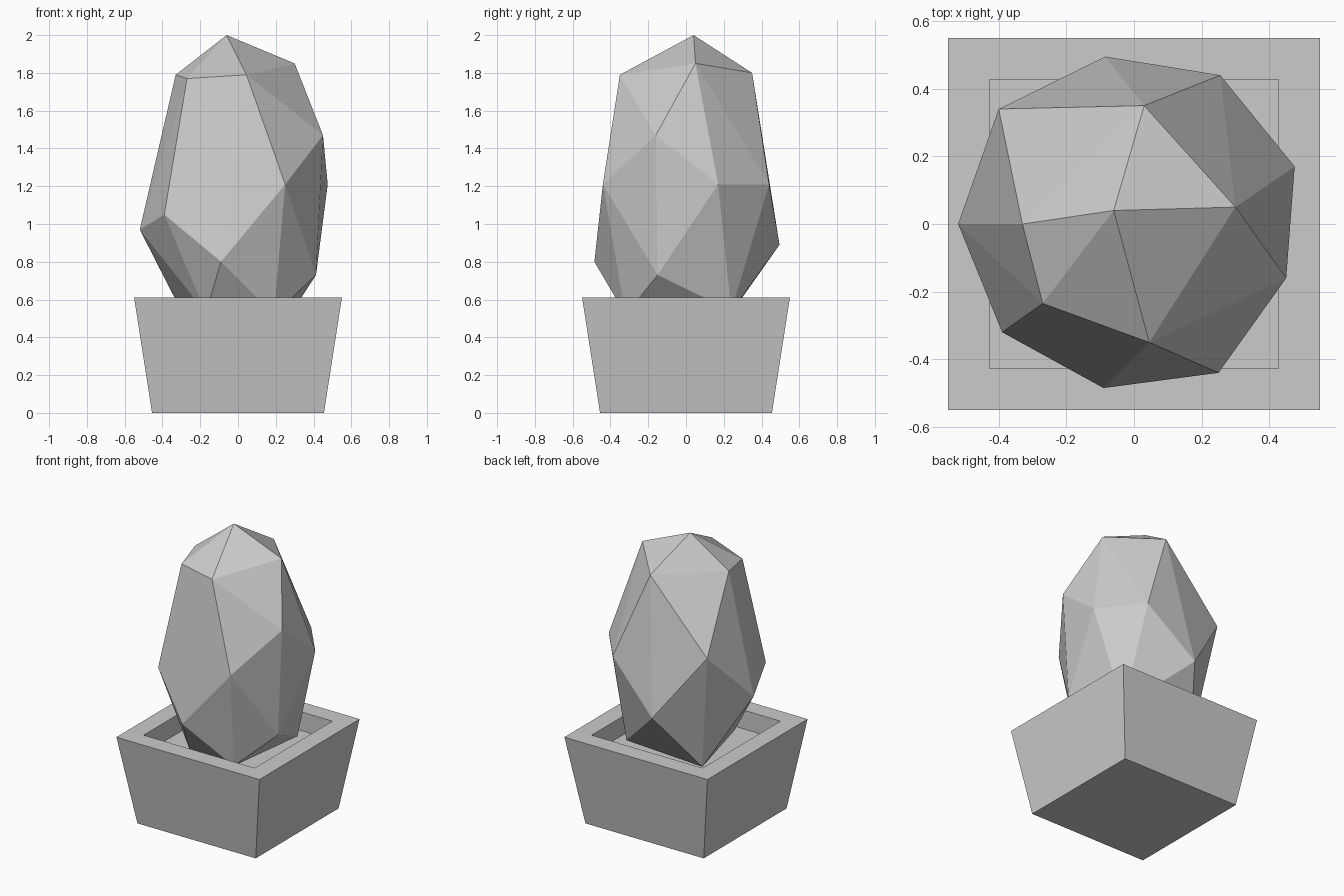
import bpy, bmesh
from mathutils import Vector

if "Cube" in bpy.data.objects:
    bpy.data.objects.remove(bpy.data.objects["Cube"])


def finish(name, bm):
    bmesh.ops.recalc_face_normals(bm, faces=bm.faces)
    mesh = bpy.data.meshes.new(name)
    bm.to_mesh(mesh)
    bm.free()
    obj = bpy.data.objects.new(name, mesh)
    bpy.context.collection.objects.link(obj)
    return obj


# Square tapered pot with a recessed soil bed
RIM, BASE, OPENING, HEIGHT, SOIL = 0.55, 0.455, 0.427, 0.61, 0.48
bm = bmesh.new()
rings = []
for half, z in ((BASE, 0), (RIM, HEIGHT), (OPENING, HEIGHT), (OPENING, SOIL)):
    rings.append([bm.verts.new((sx * half, sy * half, z))
                  for sx, sy in ((-1, -1), (1, -1), (1, 1), (-1, 1))])
for low, high in zip(rings, rings[1:]):
    for i in range(4):
        j = (i + 1) % 4
        bm.faces.new((low[i], low[j], high[j], high[i]))
bm.faces.new(rings[0][::-1])
bm.faces.new(rings[-1])
finish("pot", bm)

# Faceted bush: convex hull around a few corner points, crown to root
crown = [(-.06, .04, 2.0), (.30, .05, 1.85), (.03, .35, 1.80),
         (-.33, 0, 1.79), (-.27, -.235, 1.77), (.045, -.35, 1.79)]
middle = [(.45, -.16, 1.47), (.475, .17, 1.21), (.25, -.44, 1.21),
          (.255, .44, 1.21), (-.40, .34, 1.33), (-.39, -.32, 1.05),
          (-.52, 0, .97), (-.085, .495, .89), (-.09, -.485, .80),
          (.413, -.15, .73)]
root = [(.19, -.32, .52), (.29, .24, .54), (-.28, .22, .50),
        (-.17, -.29, .53), (0, 0, .40)]
bm = bmesh.new()
for p in crown + middle + root:
    bm.verts.new(Vector(p))
hull = bmesh.ops.convex_hull(bm, input=bm.verts)
loose = [v for v in bm.verts if not v.link_faces]
bmesh.ops.delete(bm, geom=loose, context='VERTS')
finish("bush", bm)
